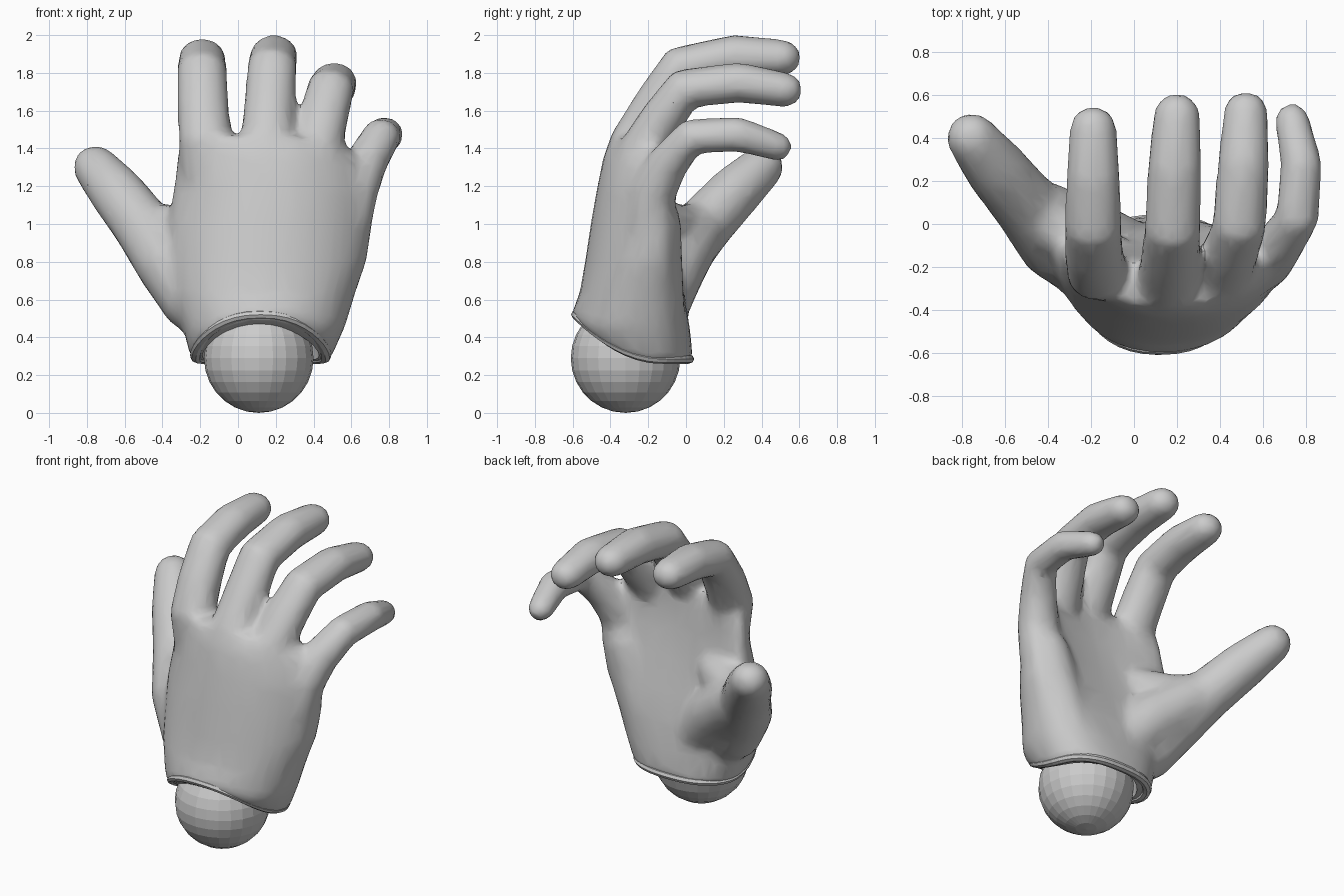
import bpy, bmesh
from math import sin, cos, pi
from mathutils import Vector

if "Cube" in bpy.data.objects:
    bpy.data.objects.remove(bpy.data.objects["Cube"])


def make_object(name, bm):
    bmesh.ops.recalc_face_normals(bm, faces=bm.faces)
    mesh = bpy.data.meshes.new(name)
    bm.to_mesh(mesh)
    bm.free()
    ob = bpy.data.objects.new(name, mesh)
    bpy.context.collection.objects.link(ob)
    return ob


def loft(bm, rings, closed=False):
    loops = [[bm.verts.new(p) for p in r] for r in rings]
    n = len(loops[0])
    pairs = list(zip(loops, loops[1:])) + ([(loops[-1], loops[0])] if closed else [])
    for a, b in pairs:
        for i in range(n):
            j = (i + 1) % n
            bm.faces.new((a[i], a[j], b[j], b[i]))
    if not closed:
        for loop in (loops[0], loops[-1]):
            c = bm.verts.new(sum((v.co for v in loop), Vector()) / n)
            for i in range(n):
                bm.faces.new((loop[i], loop[(i + 1) % n], c))


def finger(bm, path, wide=1.12, n=14):
    """Tapered, jointed tube through (x, y, z, radius) points with rounded ends."""
    spine = [(Vector(p[:3]), p[3]) for p in path]
    head = (spine[0][0] - spine[1][0]).normalized()
    tip = (spine[-1][0] - spine[-2][0]).normalized()
    (p0, r0), (p1, r1) = spine[0], spine[-1]
    angles = (0.4, 0.8, 1.1, 1.4)
    spine = [(p0 + head * r0 * sin(a), r0 * cos(a)) for a in reversed(angles)] + spine
    spine += [(p1 + tip * r1 * sin(a), r1 * cos(a)) for a in angles]
    rings = []
    for i, (p, r) in enumerate(spine):
        before = (p - spine[max(i - 1, 0)][0]).normalized()
        after = (spine[min(i + 1, len(spine) - 1)][0] - p).normalized()
        t = (before + after).normalized()
        side = (Vector((1, 0, 0)) - t * t.x).normalized()
        up = t.cross(side)
        rings.append([p + side * cos(2 * pi * k / n) * r * wide + up * sin(2 * pi * k / n) * r
                      for k in range(n)])
    loft(bm, rings)


def section(x0, x1, y0, y1, bend, n=40):
    """Flattened oval outline, bowed so both edges swing towards the palm."""
    out = []
    for k in range(n):
        c, s = cos(2 * pi * k / n), sin(2 * pi * k / n)
        u = abs(c) ** 0.85 * (1 if c > 0 else -1)
        v = abs(s) ** 0.85 * (1 if s > 0 else -1)
        out.append(((x0 + x1) / 2 + u * (x1 - x0) / 2,
                    (y0 + y1) / 2 + v * (y1 - y0) / 2 + bend * u * u))
    return out


def rim_z(y):
    return 0.265 + max(0, -0.12 - y) ** 2


# palm: lofted from the curved cuff edge to the knuckles
hand = bmesh.new()
cuff = [Vector((x, y, rim_z(y))) for x, y in section(-0.25, 0.49, -0.605, 0.04, 0.02)]
rings = [cuff]
for z, x0, x1, y0, y1, bend in [
        (0.45, -0.29, 0.565, -0.60, 0.02, 0.04),
        (0.63, -0.34, 0.62, -0.565, -0.01, 0.07),
        (0.80, -0.36, 0.68, -0.535, -0.05, 0.11),
        (1.00, -0.37, 0.71, -0.505, -0.10, 0.15),
        (1.20, -0.34, 0.72, -0.47, -0.14, 0.16),
        (1.37, -0.32, 0.67, -0.435, -0.16, 0.14),
        (1.47, -0.29, 0.57, -0.39, -0.18, 0.10)]:
    rings.append([Vector((x, y, max(z, rim_z(y) + 0.05)
                          - max(0, x - 0.3) * 0.3 * max(0, z - 0.9)))
                  for x, y in section(x0, x1, y0, y1, bend)])
loft(hand, rings)

# thumb pad, thumb web and outer palm pad
finger(hand, [(0.02, -0.17, 0.52, 0.17), (-0.18, -0.08, 0.75, 0.18), (-0.40, 0.04, 0.93, 0.155)], 1.0)
finger(hand, [(-0.47, 0.07, 0.97, 0.14), (-0.33, -0.04, 0.97, 0.135), (-0.15, -0.15, 0.99, 0.14)], 1.0)
finger(hand, [(0.35, -0.16, 0.48, 0.16), (0.47, -0.18, 0.75, 0.165), (0.55, -0.16, 1.0, 0.14)], 1.0)

# thumb and four fingers
finger(hand, [(-0.11, -0.22, 0.47, 0.14), (-0.23, -0.17, 0.60, 0.18), (-0.36, -0.08, 0.80, 0.185),
              (-0.52, 0.11, 1.01, 0.155), (-0.645, 0.26, 1.17, 0.145), (-0.755, 0.40, 1.30, 0.12)], 1.02)
finger(hand, [(-0.17, -0.22, 1.10, 0.10), (-0.17, -0.235, 1.43, 0.13), (-0.185, -0.14, 1.62, 0.125),
              (-0.19, -0.02, 1.81, 0.12), (-0.19, 0.22, 1.87, 0.115), (-0.19, 0.45, 1.875, 0.10)])
finger(hand, [(0.14, -0.31, 1.20, 0.11), (0.155, -0.28, 1.43, 0.13), (0.17, -0.15, 1.64, 0.125),
              (0.18, -0.03, 1.83, 0.12), (0.19, 0.26, 1.89, 0.115), (0.20, 0.51, 1.88, 0.10)])
finger(hand, [(0.37, -0.28, 1.18, 0.11), (0.41, -0.24, 1.38, 0.125), (0.45, -0.13, 1.55, 0.12),
              (0.49, -0.01, 1.715, 0.115), (0.51, 0.28, 1.75, 0.11), (0.52, 0.525, 1.71, 0.095)])
finger(hand, [(0.57, -0.20, 1.00, 0.13), (0.615, -0.17, 1.18, 0.125), (0.68, -0.09, 1.33, 0.11),
              (0.76, 0.03, 1.465, 0.10), (0.78, 0.28, 1.475, 0.095), (0.735, 0.485, 1.41, 0.08)], 1.05)
hand = make_object("hand", hand)

# hollow inside the cuff
bm = bmesh.new()
bmesh.ops.create_uvsphere(bm, u_segments=32, v_segments=16, radius=1)
for v in bm.verts:
    v.co = Vector((v.co.x * 0.31 + 0.12, v.co.y * 0.28 - 0.29, v.co.z * 0.32 + 0.30))
cutter = make_object("cuff_hollow_cutter", bm)
cutter.hide_render = True
cutter.hide_set(True)

# merge, soften and simplify into one faceted skin
m = hand.modifiers.new("merge", 'REMESH')
m.mode = 'VOXEL'
m.voxel_size = 0.02
m = hand.modifiers.new("soften", 'SMOOTH')
m.factor = 0.5
m.iterations = 22
m = hand.modifiers.new("hollow", 'BOOLEAN')
m.operation = 'DIFFERENCE'
m.solver = 'EXACT'
m.object = cutter
m = hand.modifiers.new("simplify", 'DECIMATE')
m.ratio = 0.12
bpy.context.view_layer.objects.active = hand
hand.select_set(True)
for name in [m.name for m in hand.modifiers]:
    bpy.ops.object.modifier_apply(modifier=name)
bpy.ops.object.shade_smooth_by_angle(angle=0.6)

# raised lip around the cuff opening
bm = bmesh.new()
rings = []
for p in cuff:
    out = Vector((p.x - 0.12, p.y + 0.285, 0)).normalized()
    rings.append([p + out * (cos(a) * 0.03 - 0.026) + Vector((0, 0, sin(a) * 0.025 + 0.02))
                  for a in (2 * pi * k / 8 for k in range(8))])
loft(bm, rings, closed=True)
make_object("cuff_rim", bm)

# wrist ball
bm = bmesh.new()
bmesh.ops.create_uvsphere(bm, u_segments=24, v_segments=14, radius=0.29)
bmesh.ops.translate(bm, verts=bm.verts, vec=(0.11, -0.32, 0.29))
make_object("wrist_ball", bm)
